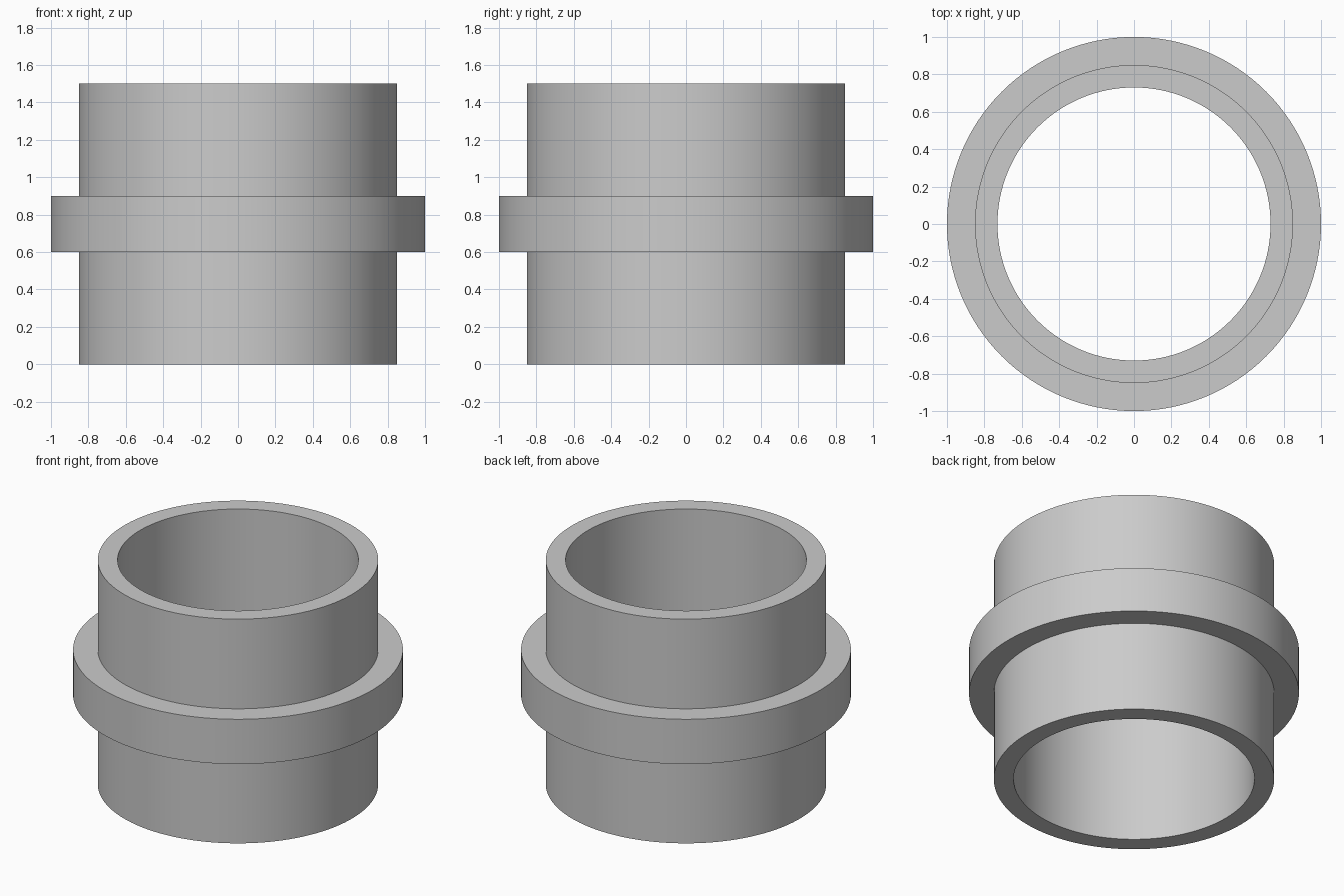
import bpy
import bmesh
from math import cos, sin, tau, radians

cube = bpy.data.objects.get("Cube")
if cube:
    bpy.data.objects.remove(cube, do_unlink=True)

SEGMENTS = 128
BORE, TUBE, COLLAR = 0.73, 0.85, 1.0
HEIGHT, COLLAR_LOW, COLLAR_HIGH = 1.5, 0.6, 0.9

# Single grey material
grey = bpy.data.materials.new("light grey")
grey.use_nodes = True
colour = (0.6, 0.6, 0.6, 1)
grey.diffuse_color = colour
grey.node_tree.nodes["Principled BSDF"].inputs["Base Color"].default_value = colour

# Closed half section of the sleeve: bore, outer wall and raised collar
section = [
    (BORE, 0), (TUBE, 0),
    (TUBE, COLLAR_LOW), (COLLAR, COLLAR_LOW),
    (COLLAR, COLLAR_HIGH), (TUBE, COLLAR_HIGH),
    (TUBE, HEIGHT), (BORE, HEIGHT),
]


def revolve(name, profile, material):
    """Turn a closed (radius, height) profile around z."""
    bm = bmesh.new()
    rings = []
    for i in range(SEGMENTS):
        a = tau * i / SEGMENTS
        rings.append([bm.verts.new((r * cos(a), r * sin(a), z)) for r, z in profile])
    count = len(profile)
    for i in range(SEGMENTS):
        here, after = rings[i], rings[(i + 1) % SEGMENTS]
        for j in range(count):
            k = (j + 1) % count
            bm.faces.new((here[j], after[j], after[k], here[k]))
    bmesh.ops.recalc_face_normals(bm, faces=bm.faces)
    mesh = bpy.data.meshes.new(name)
    bm.to_mesh(mesh)
    bm.free()
    mesh.materials.append(material)
    obj = bpy.data.objects.new(name, mesh)
    bpy.context.collection.objects.link(obj)
    return obj


# Collared sleeve, smooth walls with crisp rims
sleeve = revolve("collared_sleeve", section, grey)
bpy.ops.object.select_all(action="DESELECT")
sleeve.select_set(True)
bpy.context.view_layer.objects.active = sleeve
bpy.ops.object.shade_smooth_by_angle(angle=radians(30))
